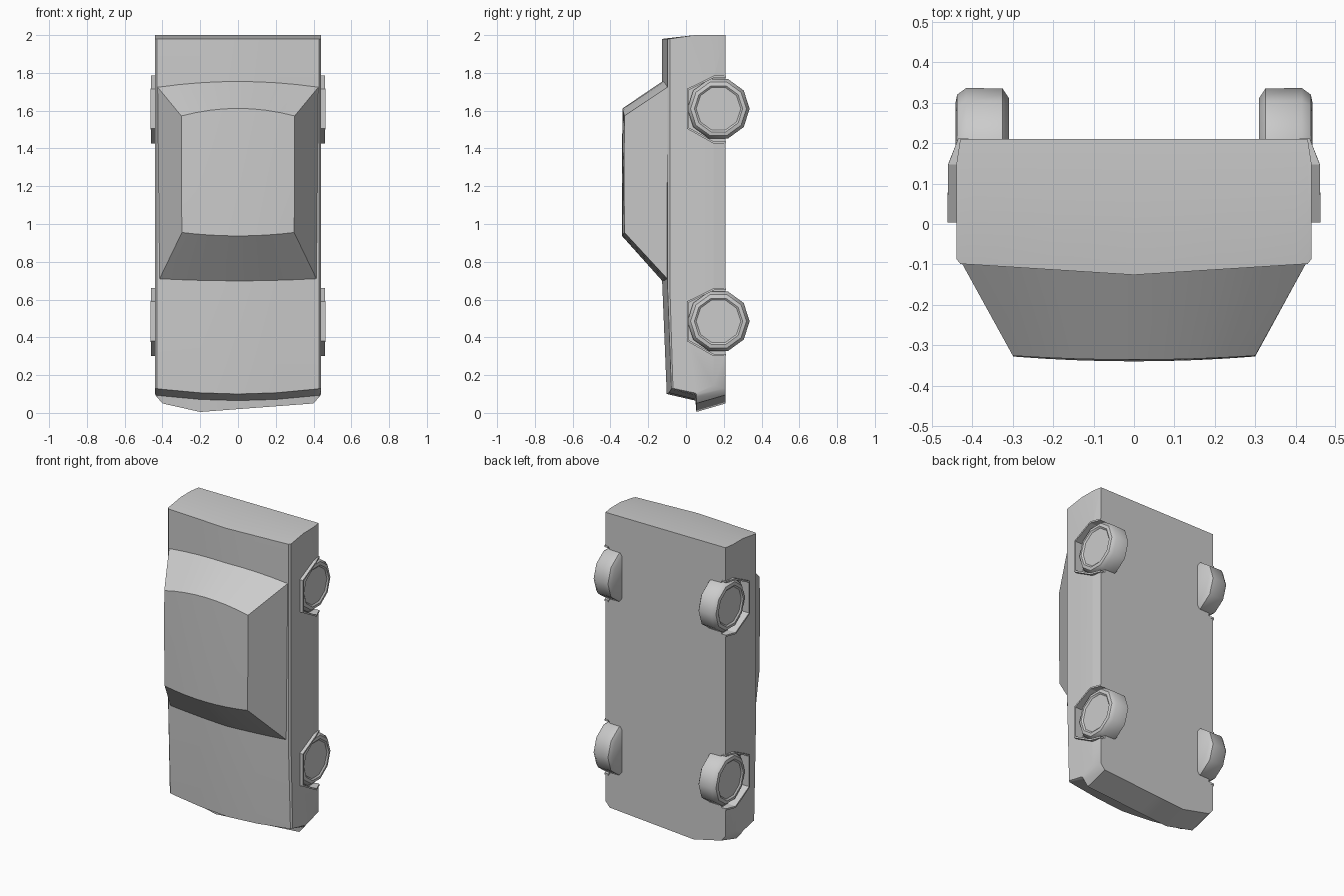
import bpy, bmesh, math

if "Cube" in bpy.data.objects:
    bpy.data.objects.remove(bpy.data.objects["Cube"])

# The car stands on its nose: length along z, roof toward -y, wheels toward +y.


def finish(name, bm):
    bmesh.ops.recalc_face_normals(bm, faces=bm.faces)
    me = bpy.data.meshes.new(name)
    bm.to_mesh(me)
    bm.free()
    ob = bpy.data.objects.new(name, me)
    bpy.context.collection.objects.link(ob)
    return ob


def loft(name, sections):
    """Skin closed point loops and cap both ends."""
    bm = bmesh.new()
    rings = [[bm.verts.new(p) for p in s] for s in sections]
    n = len(rings[0])
    for a, b in zip(rings, rings[1:]):
        for i in range(n):
            j = (i + 1) % n
            bm.faces.new((a[i], a[j], b[j], b[i]))
    bm.faces.new(rings[0])
    bm.faces.new(rings[-1])
    return finish(name, bm)


def smooth(ob, angle=30):
    bpy.ops.object.select_all(action='DESELECT')
    ob.select_set(True)
    bpy.context.view_layer.objects.active = ob
    bpy.ops.object.shade_smooth_by_angle(angle=math.radians(angle))


# Body: side profiles lofted across the width, bumper lip slightly lopsided
def body_section(x, lip):
    t = abs(x) / 0.44
    edge = t > 0.99
    deck = -0.126 + 0.028 * t + (0.012 if edge else 0)
    hood = -0.102 + 0.025 * t + (0.008 if edge else 0)
    low = 0.145 if edge else 0.21
    return [(x, low, lip + 0.045), (x, 0.055, lip),
            (x, 0.05, max(0.065 + 0.03 * t * t, lip + 0.005)),
            (x, hood, 0.10 + 0.03 * t * t), (x, deck, 0.69),
            (x, deck, 1.98), (x, 0.045, 2.0), (x, low, 2.0)]


lips = [(-0.44, 0.10), (-0.43, 0.085), (-0.40, 0.05), (-0.2, 0.005), (0, 0.02),
        (0.2, 0.035), (0.40, 0.05), (0.43, 0.085), (0.44, 0.10)]
body = loft("body", [body_section(x, z) for x, z in lips])

# Cabin: windscreen, bowed roof, rear window
columns = []
for i in range(9):
    u = i / 4 - 1
    bow = 1 - u * u
    base = -0.09 - 0.028 * (1 - abs(u))
    columns.append([(0.42 * u, base, 0.70 - 0.01 * bow),
                    (0.297 * u, -0.326 - 0.013 * bow, 0.955 - 0.018 * bow),
                    (0.30 * u, -0.328 - 0.012 * bow, 1.26),
                    (0.30 * u, -0.326 - 0.010 * bow, 1.572 + 0.04 * bow),
                    (0.43 * u, base, 1.73 + 0.03 * bow)])
smooth(loft("cabin", columns))

# Wheel-arch outline, relative to the axle: (y, z, outer x)
ARCH = [(0.04, -0.185, 0.435), (-0.025, -0.185, 0.46), (-0.168, -0.105, 0.462),
        (-0.168, 0.105, 0.462), (-0.025, 0.175, 0.46), (0.04, 0.175, 0.435)]
AXLE_Y = 0.172


def arch_points(z, s, k, x=None):
    return [(s * (x or px), AXLE_Y + (dy if dy > 0 else dy * k), z + dz * k)
            for dy, dz, px in ARCH]


def wheel(name, s, z, sides=10):
    profile = [(0.31, 0.14), (0.325, 0.163), (0.415, 0.165), (0.438, 0.148),
               (0.442, 0.128), (0.434, 0.118)]
    rings = []
    for x, r in profile:
        rings.append([(s * x, AXLE_Y + r * math.cos(a), z + r * math.sin(a))
                      for a in (2 * math.pi * k / sides for k in range(sides))])
    smooth(loft(name, rings), 40)


for end, z in (("front", 0.485), ("rear", 1.61)):
    for side, s in (("left", -1), ("right", 1)):
        # Shallow well cut into the body side
        cutter = loft("well_cutter", [arch_points(z, s, 0.95, 0.40),
                                      arch_points(z, s, 0.95, 0.50)])
        cutter.hide_render = True
        bpy.context.view_layer.objects.active = body
        mod = body.modifiers.new("well", 'BOOLEAN')
        mod.operation = 'DIFFERENCE'
        mod.solver = 'EXACT'
        mod.object = cutter
        bpy.ops.object.modifier_apply(modifier=mod.name)
        bpy.data.objects.remove(cutter)
        # Thin flared lip around the wheel
        loft(f"{end}_{side}_arch",
             [arch_points(z, s, 1.0, 0.41) + arch_points(z, s, 0.94, 0.41)[::-1],
              arch_points(z, s, 1.0) + arch_points(z, s, 0.94)[::-1]])
        wheel(f"{end}_{side}_wheel", s, z)

smooth(body)
